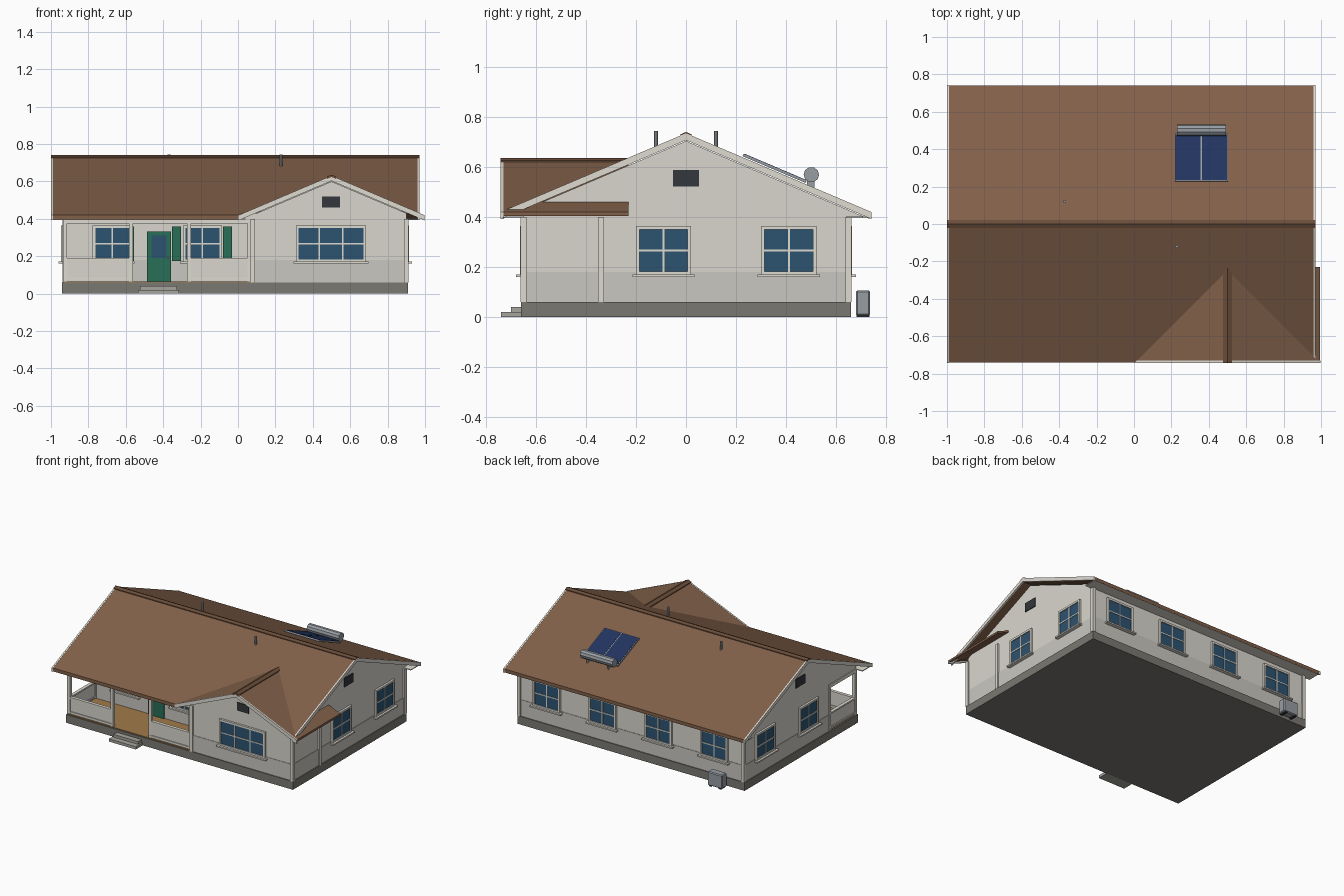
import bpy, bmesh, math
from mathutils import Matrix, Vector

if "Cube" in bpy.data.objects:
    bpy.data.objects.remove(bpy.data.objects["Cube"])


def mat(name, r, g, b):
    m = bpy.data.materials.new(name)
    m.diffuse_color = [(c / 255) ** 2.2 for c in (r, g, b)] + [1]
    m.use_nodes = True
    m.node_tree.nodes["Principled BSDF"].inputs["Base Color"].default_value = m.diffuse_color
    return m


WALL = mat("wall_paint", 216, 213, 204)
LOWER = mat("lower_wall_paint", 200, 198, 192)
TRIM = mat("trim_paint", 222, 218, 208)
ROOF = mat("roof_tiles", 128, 96, 75)
CAP = mat("ridge_tiles", 105, 78, 60)
STONE = mat("foundation", 122, 120, 114)
STEP = mat("step_concrete", 165, 163, 156)
WOOD = mat("porch_boards", 160, 122, 75)
GREEN = mat("green_paint", 45, 110, 88)
GLASS = mat("glass", 48, 84, 112)
DARK = mat("vent_dark", 55, 58, 62)
SOLAR = mat("solar_blue", 38, 55, 95)
METAL = mat("metal", 150, 156, 162)


def add(name, bm, m, loc=(0, 0, 0), turn=0):
    bmesh.ops.recalc_face_normals(bm, faces=bm.faces)
    me = bpy.data.meshes.new(name)
    bm.to_mesh(me)
    bm.free()
    me.materials.append(m)
    ob = bpy.data.objects.new(name, me)
    ob.location = loc
    ob.rotation_euler.z = math.radians(turn)
    bpy.context.collection.objects.link(ob)
    return ob


def boxes(name, m, *bounds, loc=(0, 0, 0), turn=0):
    """One object from boxes given as (x0, x1, y0, y1, z0, z1)."""
    bm = bmesh.new()
    for x0, x1, y0, y1, z0, z1 in bounds:
        mid = Vector(((x0 + x1) / 2, (y0 + y1) / 2, (z0 + z1) / 2))
        size = Matrix.Diagonal((x1 - x0, y1 - y0, z1 - z0, 1))
        bmesh.ops.create_cube(bm, size=1, matrix=Matrix.Translation(mid) @ size)
    return add(name, bm, m, loc, turn)


def extrude(name, m, pts, offset):
    bm = bmesh.new()
    face = bm.faces.new([bm.verts.new(p) for p in pts])
    out = bmesh.ops.extrude_face_region(bm, geom=[face], use_keep_orig=True)
    vs = [v for v in out["geom"] if isinstance(v, bmesh.types.BMVert)]
    bmesh.ops.translate(bm, verts=vs, vec=offset)
    return add(name, bm, m)


def cylinder(name, m, r, length, loc, sides, along_x=False):
    bm = bmesh.new()
    rot = Matrix.Rotation(math.pi / 2, 4, 'Y') if along_x else Matrix()
    bmesh.ops.create_cone(bm, cap_ends=True, segments=sides, radius1=r, radius2=r,
                          depth=length, matrix=rot)
    return add(name, bm, m, loc)


def chevron(c, half, top, thick):
    low = top - S * half
    return [(c - half, low), (c, top), (c + half, low),
            (c + half, low - thick), (c, top - thick), (c - half, low - thick)]


S = 0.425                      # roof slope
RZ, WZ, WX = 0.735, 0.63, 0.5  # main ridge height, wing ridge height and x


def main_z(y):
    return RZ - S * abs(y)


def wing_z(x):
    return WZ - S * abs(x - WX)


# Foundation, porch floor and steps
boxes("foundation", STONE, (-.94, .91, -.66, .66, 0, .06))
boxes("porch_floor", WOOD, (-.93, .08, -.655, -.34, .055, .066))
boxes("porch_steps", STEP, (-.535, -.315, -.74, -.65, 0, .02), (-.525, -.325, -.70, -.65, .02, .04))

# Walls with a darker lower band
boxes("main_walls", WALL, (-.93, .90, -.34, .65, .06, .40))
boxes("wing_walls", WALL, (.08, .90, -.65, -.33, .06, .40))
boxes("lower_wall_band", LOWER, (-.933, .903, -.343, .653, .06, .18), (.077, .903, -.653, -.33, .06, .18))
boxes("corner_trims", TRIM,
      *[(x - .012, x + .012, y - .012, y + .012, .06, .40)
        for x, y in ((-.925, .65), (.9, .65), (.9, -.65), (.08, -.65), (.9, -.34), (-.925, -.34))])

# Gable ends, closed under the roof
G = RZ - .03
half = (G - .40) / S
extrude("main_gables", WALL, [(-.93, -.65, .40), (-.93, -.65, G - S * .65), (-.93, 0, G),
                              (-.93, half, .40)], (1.83, 0, 0))
W = WZ - .03
extrude("wing_gable", WALL, [(WX - (W - .40) / S, -.65, .40), (WX, -.65, W),
                             (.90, -.65, W - S * .4), (.90, -.65, .40)], (0, .4, 0))

# Roof slabs: the front slope is notched for the wing
vy = -(RZ - WZ) / S
front = [(-.99, -.74), (WX - .74 - vy, -.74), (WX, vy), (.96, vy - .46), (.96, 0), (-.99, 0)]
extrude("main_roof_front", ROOF, [(x, y, main_z(y)) for x, y in front], (0, 0, -.025))
back = [(-.99, 0), (.96, 0), (.96, .74), (-.99, .74)]
extrude("main_roof_back", ROOF, [(x, y, main_z(y)) for x, y in back], (0, 0, -.025))
left = [(.005, -.735), (WX, -.735), (WX, vy)]
extrude("wing_roof_left", ROOF, [(x, y, wing_z(x)) for x, y in left], (0, 0, -.015))
right = [(WX, -.735), (.995, -.735), (.995, -.23), (WX, -.23)]
extrude("wing_roof_right", ROOF, [(x, y, wing_z(x)) for x, y in right], (0, 0, -.015))

# Barge boards, fascias and soffits
for name, x in (("left_barge_board", -1), ("right_barge_board", .96)):
    extrude(name, TRIM, [(x, y, z) for y, z in chevron(0, .742, RZ + .001, .028)], (.011, 0, 0))
extrude("wing_barge_board", TRIM, [(x, -.742, z) for x, z in chevron(WX, .497, WZ + .001, .028)],
        (0, .011, 0))
boxes("eave_fascias", TRIM, (-.99, .96, .728, .738, .395, .415), (-.99, .005, -.738, -.728, .395, .415))
boxes("eave_soffits", TRIM, (-.99, .96, .64, .73, .396, .402), (-.99, .04, -.73, -.64, .396, .402))

# Ridge caps
extrude("main_ridge_cap", CAP, [(-1, y, z) for y, z in chevron(0, .022, RZ + .006, .012)], (1.97, 0, 0))
extrude("wing_ridge_cap", CAP, [(x, -.743, z) for x, z in chevron(WX, .024, WZ + .006, .012)],
        (0, .515, 0))

# Porch posts, beams and half walls
boxes("porch_posts", TRIM, *[(x - .011, x + .011, -.651, -.629, .06, .40)
                             for x in (-.925, -.572, -.262, .062)])
boxes("porch_beams", TRIM, (-.935, .08, -.653, -.627, .374, .40), (-.936, -.914, -.64, -.34, .374, .40))
boxes("porch_half_walls", WALL, (-.92, -.575, -.646, -.634, .066, .18),
      (-.26, .06, -.646, -.634, .066, .18), (-.931, -.919, -.64, -.34, .066, .18))
rails = []
for z in (.075, .18):
    rails += [(-.92, -.575, -.652, -.628, z, z + .011), (-.26, .06, -.652, -.628, z, z + .011),
              (-.937, -.913, -.64, -.34, z, z + .011)]
boxes("porch_rails", TRIM, *rails)


# Windows: frame, glazing bars, sill and glass, facing -y before turning
def window(name, loc, turn, w, cols):
    h, t = .0975, .014
    a = w / 2
    bars = [(-a, -a + t, -.012, .004, -h, h), (a - t, a, -.012, .004, -h, h),
            (-a, a, -.012, .004, h - t, h), (-a, a, -.012, .004, -h, -h + t),
            (-a, a, -.009, .004, -.004, .004),
            (-a - .014, a + .014, -.027, .004, -h - .008, -h + .002)]
    for i in range(1, cols):
        x = -a + w * i / cols
        bars.append((x - .004, x + .004, -.009, .004, -h, h))
    boxes(name + "_frame", TRIM, *bars, loc=loc, turn=turn)
    boxes(name + "_glass", GLASS, (-a + .01, a - .01, -.005, .004, -h + .01, h - .01), loc=loc, turn=turn)


ZC = .2665
window("wing_window", (.497, -.653, ZC), 0, .375, 3)
for i, x in enumerate((-.672, -.19)):
    window(f"porch_window_{i}", (x, -.343, ZC), 0, .21, 2)
for i, x in enumerate((-.69, -.235, .22, .675)):
    window(f"back_window_{i}", (x, .653, ZC), 180, .222, 2)
for i, y in enumerate((-.09, .412)):
    window(f"right_window_{i}", (.903, y, ZC), 90, .222, 2)
    window(f"left_window_{i}", (-.933, y, ZC), -90, .222, 2)

# Shutters and front door
boxes("shutters", GREEN, *[(a, b, -.354, -.34, .175, .36)
                           for a, b in ((-.565, -.555), (-.353, -.305), (-.08, -.033))])
boxes("front_door", GREEN, (-.487, -.358, -.352, -.34, .066, .332))
boxes("door_glass", GLASS, (-.463, -.383, -.355, -.34, .19, .31))
boxes("door_knob", METAL, (-.379, -.369, -.362, -.35, .185, .197))

# Gable vents
boxes("gable_vents", DARK, (.45, .545, -.656, -.64, .46, .52),
      (.89, .906, -.053, .053, .522, .588), (-.936, -.92, -.053, .053, .522, .588))

# Vent pipes
cylinder("front_vent_pipe", METAL, .008, .08, (.23, -.12, .704), 8)
cylinder("back_vent_pipe", METAL, .008, .08, (-.37, .12, .704), 8)

# Solar heater on the back slope: frame, two panels and tank
tilt = -math.atan(S)
frame = boxes("solar_frame", METAL, (-.142, .142, -.137, .137, -.006, .004))
panels = boxes("solar_panels", SOLAR, (-.137, -.004, -.132, .132, 0, .006), (.004, .137, -.132, .132, 0, .006))
for ob in (frame, panels):
    ob.location = (.36, .355, main_z(.355) + .012)
    ob.rotation_euler.x = tilt
cylinder("solar_tank", METAL, .031, .262, (.36, .502, .57), 10, True)
boxes("tank_brackets", METAL, *[(x, x + .01, .485, .515, .51, .56) for x in (.27, .44)])

# Outdoor air unit by the back wall
unit = boxes("air_unit", METAL, (-.81, -.69, .68, .737, .006, .107))
bev = unit.modifiers.new("bevel", 'BEVEL')
bev.width = .006
bev.segments = 1
boxes("air_unit_feet", DARK, (-.80, -.78, .683, .734, 0, .01), (-.72, -.70, .683, .734, 0, .01))
